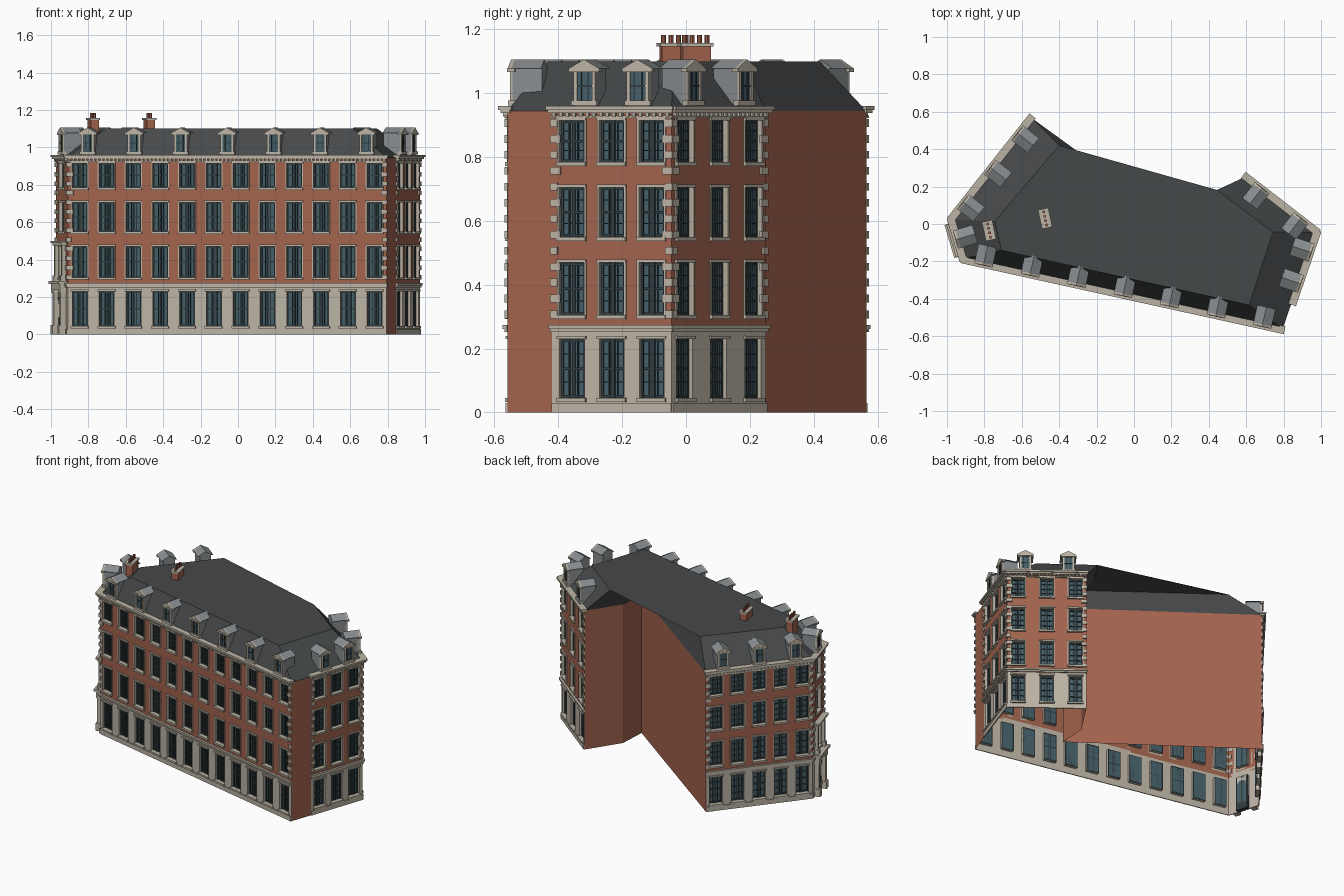
import bpy, bmesh
from math import sin, cos, pi, radians
from mathutils import Vector

if "Cube" in bpy.data.objects:
    bpy.data.objects.remove(bpy.data.objects["Cube"])

COL = {"brick": (.36, .125, .075), "stone": (.5, .45, .37), "glass": (.06, .115, .14),
       "slate": (.06, .065, .067), "lead": (.25, .27, .28), "sash": (.03, .045, .05)}
parts = {}


def part(name, mat):
    if name not in parts:
        parts[name] = (bmesh.new(), mat)
    return parts[name][0]


def face(bm, pts):
    bm.faces.new([bm.verts.new(p) for p in pts])


class Frame:
    """Local wall frame: u along the wall, v up, d outwards."""
    def __init__(self, p, q):
        self.p = Vector((*p, 0))
        t = Vector((*q, 0)) - self.p
        self.L = t.length
        self.t = t.normalized()
        self.n = Vector((self.t.y, -self.t.x, 0))

    def at(self, u, v, d=0):
        return self.p + self.t * u + self.n * d + Vector((0, 0, v))

    def spread(self, n, e):
        if n == 1:
            return [self.L / 2]
        return [e + i * (self.L - 2 * e) / (n - 1) for i in range(n)]


def prism(name, mat, f, prof, d0, d1):
    bm = part(name, mat)
    b = [f.at(u, v, d0) for u, v in prof]
    a = [f.at(u, v, d1) for u, v in prof]
    face(bm, a)
    face(bm, b[::-1])
    for i in range(len(prof)):
        j = (i + 1) % len(prof)
        face(bm, [a[i], b[i], b[j], a[j]])


def box(name, mat, f, u0, u1, v0, v1, d0, d1):
    prism(name, mat, f, [(u0, v0), (u1, v0), (u1, v1), (u0, v1)], d0, d1)


FLOORS = [(.045, .23), (.305, .47), (.55, .705), (.785, .915)]
TOP, BASE, W, REC = .945, .262, .041, -.022


def window(f, u, v0, v1, ground):
    a, b = u - W, u + W
    # recess and pane
    wall = part("window_reveals", "stone")
    c = [(a, v0), (b, v0), (b, v1), (a, v1)]
    for i in range(4):
        (x0, z0), (x1, z1) = c[i], c[(i + 1) % 4]
        face(wall, [f.at(x0, z0), f.at(x1, z1), f.at(x1, z1, REC), f.at(x0, z0, REC)])
    face(part("window_glass", "glass"), [f.at(x, z, REC) for x, z in c])
    # sash bars
    for x, w in ((a + .004, .004), (u - .014, .0015), (u, .005), (u + .014, .0015), (b - .004, .004)):
        box("window_sashes", "sash", f, x - w, x + w, v0, v1, REC, REC + .008)
    h = v1 - v0
    for k, w in ((.03, .004), (.27, .0015), (.5, .004), (.75, .0015), (.97, .004)):
        z = v0 + h * k
        box("window_sashes", "sash", f, a, b, z - w, z + w, REC, REC + .007)
    # stone surround
    s = "window_surrounds"
    box(s, "stone", f, a - .007, b + .007, v0 - .012, v0, 0, .012)
    box(s, "stone", f, a - .007, b + .007, v1, v1 + .01, 0, .009)
    if not ground:
        for x in (a - .007, b):
            box(s, "stone", f, x, x + .007, v0, v1, 0, .005)


def dormer(f, u):
    box("dormer_bodies", "lead", f, u - .036, u + .036, .95, 1.078, -.095, 0)
    box("dormer_glass", "glass", f, u - .025, u + .025, .978, 1.066, -.01, .002)
    for x in (u - .036, u + .025):
        box("dormer_surrounds", "stone", f, x, x + .011, .962, 1.07, -.01, .008)
    box("dormer_surrounds", "stone", f, u - .042, u + .042, .962, .978, -.01, .012)
    box("dormer_surrounds", "stone", f, u - .05, u + .05, 1.066, 1.078, -.01, .014)
    for x in (-.012, .012):
        box("dormer_sashes", "sash", f, u + x - .002, u + x + .002, .978, 1.066, 0, .005)
    box("dormer_sashes", "sash", f, u - .025, u + .025, 1.02, 1.026, 0, .005)
    gable = [(u - .05, 1.078), (u + .05, 1.078), (u, 1.106)]
    prism("dormer_pediments", "stone", f, gable, 0, .012)
    prism("dormer_roofs", "lead", f, gable, -.095, 0)


def facade(f, nwin, ndorm, door=False):
    centres = f.spread(nwin, .066)
    us = [0] + [x for c in centres for x in (c - W, c + W)] + [f.L]
    # wall grid with window holes, stone below and brick above
    vs = [0] + list(FLOORS[0]) + [BASE] + [z for fl in FLOORS[1:] for z in fl] + [TOP]
    holes = (1, 4, 6, 8)
    for j in range(len(vs) - 1):
        bm = part("ground_floor_wall", "stone") if j < 3 else part("brick_walls", "brick")
        for i in range(len(us) - 1):
            if i % 2 and j in holes:
                continue
            face(bm, [f.at(us[i], vs[j]), f.at(us[i + 1], vs[j]),
                      f.at(us[i + 1], vs[j + 1]), f.at(us[i], vs[j + 1])])
    for c in centres:
        for k, (v0, v1) in enumerate(FLOORS):
            window(f, c, v0, v1, k == 0)
    # quoins
    for k in range(13):
        z = .295 + k * .05
        w = .034 if k % 2 else .024
        if nwin == 5 or nwin == 12 or not door:
            w = min(w, .024 + .01 * (k % 2))
        for x in (-.004, f.L - w + .004):
            box("quoins", "stone", f, x, x + w, z, z + .024, -.002, .008)
    # plinth, string courses and cornice
    box("plinth", "stone", f, 0, f.L, 0, .03, 0, .006)
    box("string_course", "stone", f, -.004, f.L + .004, .252, .262, 0, .008)
    box("string_course", "stone", f, -.006, f.L + .006, .262, .274, 0, .014)
    box("cornice", "stone", f, -.004, f.L + .004, .922, .93, 0, .008)
    box("cornice", "stone", f, -.008, f.L + .008, .938, .948, -.01, .02)
    box("cornice", "stone", f, -.012, f.L + .012, .948, .96, -.015, .027)
    n = int(f.L / .022)
    for i in range(n):
        x = (i + .5) * f.L / n
        box("cornice_dentils", "stone", f, x - .005, x + .005, .928, .94, 0, .015)
    for u in f.spread(ndorm, .11):
        dormer(f, u)


# footprint, counter-clockwise
A, B, C, D, E = (-.545, .565), (-.972, .025), (-.91, -.185), (.795, -.56), (.844, -.42)
F, G, H, J = (.972, -.045), (.59, .25), (.45, .036), (.44, -.15)

facade(Frame(A, B), 5, 3)
entrance = Frame(B, C)
facade(entrance, 1, 1, True)
facade(Frame(C, D), 12, 7)
facade(Frame(E, F), 3, 2)
facade(Frame(F, G), 3, 2)

# plain party walls
for p, q in ((D, E), (G, H), (H, J), (J, A)):
    f = Frame(p, q)
    face(part("brick_walls", "brick"), [f.at(0, 0), f.at(f.L, 0), f.at(f.L, TOP), f.at(0, TOP)])

# mansard roof
eaves = [A, B, C, D, F, G, H, J]
deck = [(-.40, .42), (-.743, .016), (-.71, -.14), (.615, -.433),
        (.743, -.043), (.444, .182), (.33, .01), (.305, -.107)]
roof = part("mansard_roof", "slate")
lo = [roof.verts.new((x, y, TOP)) for x, y in eaves]
hi = [roof.verts.new((x, y, 1.1)) for x, y in deck]
for i in range(8):
    j = (i + 1) % 8
    roof.faces.new([lo[i], lo[j], hi[j], hi[i]])
bmesh.ops.triangulate(roof, faces=[roof.faces.new(hi)])

# arched entrance with pilasters and a window aedicule above
f, m = entrance, entrance.L / 2
R, zc = .036, .165
arc = [(m + R * cos(pi * k / 10), zc + R * sin(pi * k / 10)) for k in range(11)]
for (x0, z0), (x1, z1) in zip(arc, arc[1:]):
    prism("door_arch", "stone", f, [(x0, z0), (x0, .232), (x1, .232), (x1, z1)][::-1], REC, .012)
box("door_panel", "sash", f, m - W, m + W, 0, .09, REC, .008)
for s in (-1, 1):
    x = m + s * .064
    box("portal_pilasters", "stone", f, x - .018, x + .018, 0, .05, 0, .04)
    box("portal_pilasters", "stone", f, x - .013, x + .013, .05, .235, 0, .03)
    box("portal_pilasters", "stone", f, x - .017, x + .017, .222, .238, 0, .036)
    box("aedicule_pilasters", "stone", f, x - .014, x + .014, .285, .315, 0, .03)
    box("aedicule_pilasters", "stone", f, x - .01, x + .01, .315, .475, 0, .022)
box("portal_entablature", "stone", f, m - .085, m + .085, .238, .27, 0, .036)
box("portal_entablature", "stone", f, m - .092, m + .092, .27, .285, 0, .048)
box("aedicule_cornice", "stone", f, m - .082, m + .082, .475, .488, 0, .028)
box("aedicule_cornice", "stone", f, m - .09, m + .09, .488, .5, 0, .038)

# chimneys with caps and pots
for x, y in ((-.775, -.035), (-.475, .03)):
    f = Frame((x, y), (x + cos(radians(12)), y + sin(radians(12))))
    box("chimney_stacks", "brick", f, -.022, .022, 1.03, 1.146, -.045, .045)
    box("chimney_caps", "stone", f, -.028, .028, 1.146, 1.158, -.052, .052)
    for k in range(4):
        d = -.036 + k * .024
        ring = [(.008 * cos(pi * i / 4), .008 * sin(pi * i / 4)) for i in range(8)]
        pot = part("chimney_pots", "brick")
        b = [f.at(u, 1.158, d + w) for u, w in ring][::-1]
        t = [p + Vector((0, 0, .025)) for p in b]
        face(pot, t)
        for i in range(8):
            face(pot, [b[i], b[(i + 1) % 8], t[(i + 1) % 8], t[i]])

# turn the collected parts into objects
mats = {}
for k, c in COL.items():
    mats[k] = bpy.data.materials.new(k)
    mats[k].diffuse_color = (*c, 1)
for name, (bm, mat) in parts.items():
    me = bpy.data.meshes.new(name)
    bm.to_mesh(me)
    bm.free()
    me.materials.append(mats[mat])
    bpy.context.scene.collection.objects.link(bpy.data.objects.new(name, me))

for m in bpy.data.materials:
    if m.users and not m.is_grease_pencil:
        m.use_nodes = True
        m.node_tree.nodes["Principled BSDF"].inputs["Base Color"].default_value = m.diffuse_color
